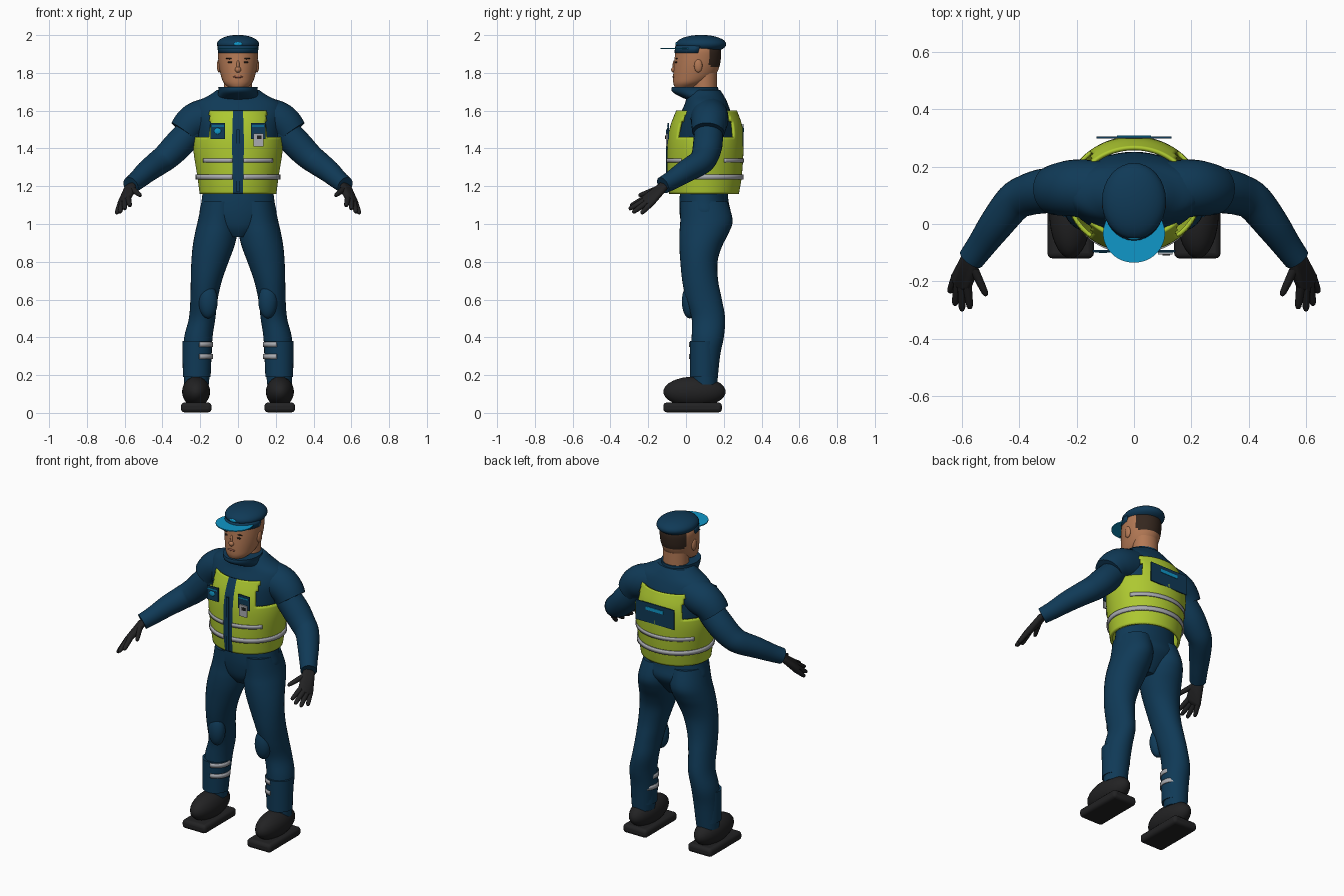
import bpy, bmesh, math
from mathutils import Vector

if "Cube" in bpy.data.objects:
    bpy.data.objects.remove(bpy.data.objects["Cube"])

def material(name, rgb):
    m = bpy.data.materials.new(name)
    m.diffuse_color = (*rgb, 1)
    m.use_nodes = True
    m.node_tree.nodes["Principled BSDF"].inputs["Base Color"].default_value = m.diffuse_color
    return m

NAVY = material("navy cloth", (.005, .042, .095))
LIME = material("lime vest", (.42, .58, .03))
CYAN = material("cyan", (.005, .31, .58))
BLACK = material("black leather", (.016, .016, .017))
SILVER = material("silver tape", (.4, .41, .44))
SKIN = material("skin", (.45, .19, .09))
HAIR = material("dark hair", (.035, .02, .013))
LIP = material("lip", (.3, .1, .06))

def finish(name, bm, mats, mirror=False, thick=0, bevel=0):
    me = bpy.data.meshes.new(name)
    bm.to_mesh(me)
    bm.free()
    for m in mats:
        me.materials.append(m)
    ob = bpy.data.objects.new(name, me)
    bpy.context.collection.objects.link(ob)
    if thick:
        s = ob.modifiers.new("thickness", 'SOLIDIFY')
        s.thickness, s.offset = thick, -1
    if bevel:
        b = ob.modifiers.new("bevel", 'BEVEL')
        b.width, b.segments = bevel, 3
    if mirror:
        ob.modifiers.new("mirror", 'MIRROR')
    return ob

def spline(rows, n):
    """Catmull-Rom interpolation of tuples."""
    out = []
    for i in range(len(rows) - 1):
        p = [rows[max(0, min(len(rows) - 1, i + k))] for k in (-1, 0, 1, 2)]
        for s in range(n):
            t = s / n
            out.append(tuple(.5 * (2*b + (c - a)*t + (2*a - 5*b + 4*c - d)*t*t
                             + (3*b - a - 3*c + d)*t**3) for a, b, c, d in zip(*p)))
    return out + [rows[-1]]

def skin_rings(bm, rings, cap=True):
    vs = [[bm.verts.new(p) for p in r] for r in rings]
    n = len(vs[0])
    for a, b in zip(vs, vs[1:]):
        for i in range(n):
            j = (i + 1) % n
            bm.faces.new((a[i], a[j], b[j], b[i]))
    if cap:
        bm.faces.new(vs[0][::-1])
        bm.faces.new(vs[-1])

def loft(name, rows, mats, rule=None, cap=True, seg=32, sub=4, **kw):
    """Stack of level ellipses (z, x0, x1, y0, y1); rule gives a slot or None to cut."""
    rings = []
    for z, x0, x1, y0, y1 in spline(rows, sub):
        rings.append([((x0 + x1)/2 + (x1 - x0)/2*math.cos(2*math.pi*i/seg),
                       (y0 + y1)/2 + (y1 - y0)/2*math.sin(2*math.pi*i/seg), z)
                      for i in range(seg)])
    bm = bmesh.new()
    skin_rings(bm, rings, cap)
    if rule:
        cut = []
        for f in bm.faces:
            k = rule(f.calc_center_median())
            if k is None:
                cut.append(f)
            else:
                f.material_index = k
        bmesh.ops.delete(bm, geom=cut, context='FACES')
    return finish(name, bm, mats, **kw)

def sym(rows):
    return [(z, -r, r, a, b) for z, r, a, b in rows]

def tube(bm, path, seg=20, sub=4):
    """Round tube along (x, y, z, radius) points."""
    pts = spline(path, sub)
    c = [Vector(p[:3]) for p in pts]
    rings = []
    for i, p in enumerate(pts):
        t = (c[min(i + 1, len(c) - 1)] - c[max(i - 1, 0)]).normalized()
        a = t.cross(Vector((0, 0, 1))).normalized()
        b = t.cross(a)
        rings.append([c[i] + p[3]*(a*math.cos(2*math.pi*k/seg) + b*math.sin(2*math.pi*k/seg))
                      for k in range(seg)])
    skin_rings(bm, rings)

def ball(name, loc, rad, mat, mirror=False, seg=32):
    bm = bmesh.new()
    bmesh.ops.create_uvsphere(bm, u_segments=seg, v_segments=seg//2, radius=1)
    for v in bm.verts:
        v.co = Vector([l + r*c for l, r, c in zip(loc, rad, v.co)])
    return finish(name, bm, [mat], mirror)

def box(name, lo, hi, mat, **kw):
    bm = bmesh.new()
    bmesh.ops.create_cube(bm, size=1)
    for v in bm.verts:
        v.co = Vector([(a + b)/2 + (b - a)*c for a, b, c in zip(lo, hi, v.co)])
    return finish(name, bm, [mat], **kw)

# Boots
box("boot_soles", (.14, -.12, .003), (.302, .19, .055), BLACK, mirror=True, bevel=.018)
ball("boots", (.222, .045, .112), (.074, .165, .08), BLACK, True)

# Trousers
loft("trouser_legs", [
    (.15, .155, .285, .035, .165), (.3, .14, .288, .03, .18), (.4, .135, .285, .03, .2),
    (.5, .12, .26, .03, .207), (.6, .108, .252, 0, .19), (.7, .085, .25, -.02, .17),
    (.8, .05, .247, -.03, .167), (.88, .02, .24, -.035, .19), (.95, .004, .228, -.035, .225),
    (1.02, 0, .212, -.03, .247), (1.12, 0, .19, -.03, .22)], [NAVY], mirror=True)
ball("knee_pads", (.158, .02, .59), (.05, .042, .09), NAVY, True)
loft("gaiters", [(.19, .145, .292, .022, .166), (.38, .137, .294, .02, .17)], [NAVY],
     sub=1, mirror=True)
for i, z in enumerate((.285, .35)):
    loft(f"gaiter_tape_{i + 1}", [(z, .133, .297, .016, .174), (z + .026, .133, .297, .016, .174)],
         [SILVER], lambda c: 0 if c.x < .2 else None, cap=False, seg=48, sub=1,
         mirror=True, thick=.006)

# Jacket body with hips, collar
loft("jacket_body", sym([
    (.93, .06, .01, .15), (.98, .14, -.02, .19), (1.05, .2, -.033, .235), (1.12, .193, -.035, .225),
    (1.2, .185, -.03, .22), (1.3, .19, -.04, .23), (1.42, .21, -.05, .25), (1.52, .228, -.045, .25),
    (1.58, .24, -.03, .24), (1.64, .225, -.005, .22), (1.68, .155, .005, .2),
    (1.71, .11, .02, .18)]), [NAVY], seg=48)
loft("collar", sym([(1.66, .12, .0, .18), (1.69, .107, -.06, .176), (1.708, .103, -.077, .172),
                    (1.725, .105, -.075, .17)]), [NAVY])

# Sleeves with shoulder caps
bm = bmesh.new()
tube(bm, [(.1, .12, 1.58, .1), (.2, .125, 1.555, .1), (.25, .122, 1.525, .094),
          (.282, .118, 1.485, .086)], 28)
finish("shoulder_caps", bm, [NAVY], True)
bm = bmesh.new()
tube(bm, [(.24, .12, 1.5, .076), (.315, .115, 1.42, .078), (.375, .1, 1.36, .072),
          (.42, .075, 1.325, .067), (.48, 0, 1.28, .06), (.53, -.07, 1.235, .051),
          (.568, -.122, 1.205, .046)], 28)
finish("sleeves", bm, [NAVY], True)

# Gloves: palm hull and fingers
bm = bmesh.new()
knuckles = [(.582, -.213, 1.14), (.6, -.215, 1.127), (.613, -.205, 1.115), (.622, -.185, 1.108)]
for p in knuckles + [(.555, -.12, 1.21), (.585, -.115, 1.19), (.56, -.16, 1.18)]:
    res = bmesh.ops.create_icosphere(bm, subdivisions=2, radius=.017)
    bmesh.ops.translate(bm, verts=res["verts"], vec=p)
hull = bmesh.ops.convex_hull(bm, input=bm.verts[:])
bmesh.ops.delete(bm, geom=[v for v in hull["geom_interior"] if isinstance(v, bmesh.types.BMVert)],
                 context='VERTS')
tips = [(.572, -.295, 1.095), (.6, -.303, 1.078), (.625, -.283, 1.06), (.643, -.238, 1.055)]
for a, b in zip(knuckles + [(.562, -.15, 1.187)], tips + [(.515, -.25, 1.15)]):
    a, b = Vector(a), Vector(b)
    tube(bm, [(*a.lerp(b, t), r) for t, r in ((0, .016), (.5, .014), (.9, .011), (1, .005))], 12, 2)
finish("gloves", bm, [BLACK], True)

# Vest with armholes and dark front opening
def vest_rule(c):
    if c.z > 1.46 and abs(c.x) > .15:
        return None
    return 1 if c.y < 0 and abs(c.x) < .03 else 0
loft("vest", sym([(1.16, .203, -.09, .28), (1.25, .215, -.1, .295), (1.38, .235, -.1, .304),
                  (1.46, .235, -.095, .304), (1.53, .222, -.08, .295), (1.6, .2, -.052, .27)]),
     [LIME, NAVY], vest_rule, cap=False, seg=96, sub=5, thick=.014)
loft("lower_vest_tape", sym([(1.236, .224, -.106, .304), (1.262, .224, -.106, .304)]), [SILVER],
     lambda c: None if c.y < 0 and abs(c.x) < .03 else 0, cap=False, seg=96, sub=1, thick=.009)
loft("upper_vest_tape", sym([(1.325, .232, -.106, .307), (1.348, .232, -.106, .307)]), [SILVER],
     lambda c: 0 if (c.y < -.02 and abs(c.x) > .03) or c.y > .2 else None,
     cap=False, seg=96, sub=1, thick=.006)
box("front_zip", (-.008, -.106, 1.17), (.008, -.098, 1.5), NAVY)

# Panels and pockets on the vest
box("back_panel", (-.13, .299, 1.41), (.13, .305, 1.53), NAVY)
box("back_panel_stripe", (-.06, .304, 1.487), (.06, .308, 1.507), CYAN)
box("chest_pockets", (.068, -.097, 1.45), (.145, -.09, 1.535), NAVY, mirror=True)
box("pocket_trim", (.075, -.1, 1.515), (.138, -.096, 1.522), CYAN, mirror=True)
ball("chest_badge", (-.108, -.098, 1.492), (.018, .004, .016), CYAN, seg=16)
box("radio", (.083, -.107, 1.41), (.135, -.099, 1.48), SILVER)
box("radio_screen", (.1, -.11, 1.45), (.125, -.106, 1.468), BLACK)

# Head, hair coloured at the back
loft("neck", sym([(1.66, .075, .03, .165), (1.8, .075, .03, .165)]), [SKIN], sub=1)
loft("head", sym([(1.72, .045, -.058, .04), (1.745, .074, -.067, .1), (1.78, .089, -.068, .15),
                  (1.83, .1, -.065, .176), (1.88, .105, -.06, .185), (1.92, .104, -.055, .185),
                  (1.95, .09, -.04, .17)]), [SKIN, HAIR],
     lambda c: 1 if c.y > .125 and c.z > 1.825 else 0, seg=48)
ball("nose", (0, -.063, 1.817), (.017, .016, .016), SKIN, seg=16)
ball("nose_bridge", (0, -.06, 1.838), (.009, .011, .03), SKIN, seg=16)
ball("ears", (.1, .065, 1.838), (.012, .022, .036), SKIN, True, 16)
ball("eyes", (.04, -.052, 1.856), (.015, .006, .005), HAIR, True, 16)
ball("eyebrows", (.043, -.049, 1.876), (.021, .006, .004), HAIR, True, 16)
ball("mouth", (0, -.066, 1.779), (.026, .006, .006), LIP, seg=16)

# Cap and peak
ball("cap", (0, .08, 1.952), (.112, .133, .049), NAVY)
loft("cap_band", sym([(1.905, .106, -.062, .19), (1.945, .109, -.056, .205)]), [NAVY],
     lambda c: 0 if c.y < .08 else None, cap=False, sub=1, thick=.005)
loft("cap_peak", sym([(1.926, .108, -.135, .07), (1.932, .108, -.135, .07)]), [CYAN], seg=48, sub=1)
ball("cap_badge", (0, -.05, 1.953), (.022, .006, .01), CYAN, seg=16)

# Smooth shading with sharp edges kept
bpy.ops.object.select_all(action='SELECT')
bpy.context.view_layer.objects.active = bpy.data.objects["vest"]
bpy.ops.object.shade_smooth_by_angle(angle=math.radians(40))
